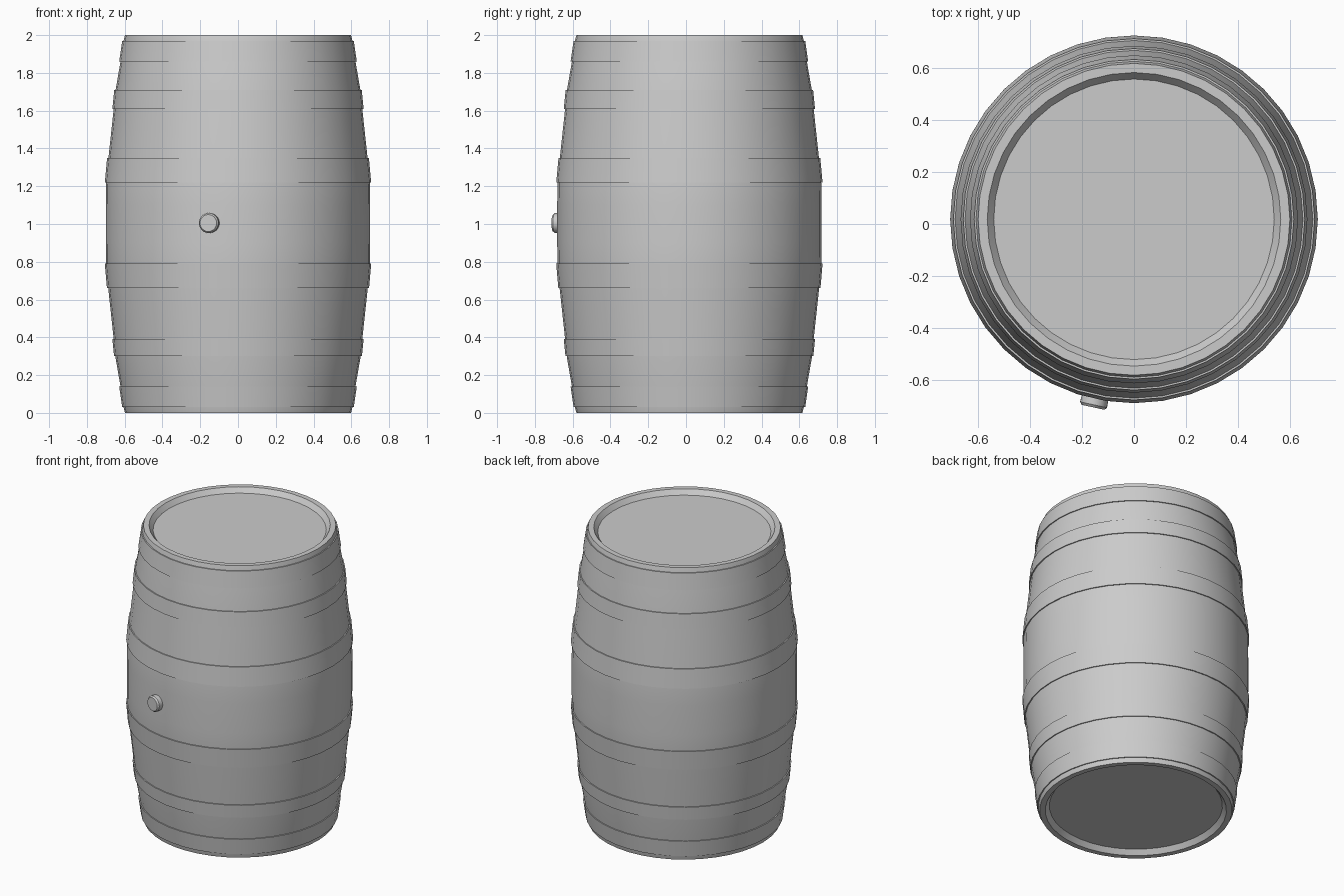
import bpy, bmesh, math
from mathutils import Matrix

if "Cube" in bpy.data.objects:
    bpy.data.objects.remove(bpy.data.objects["Cube"])

SIDES = 40
CY = 0.018  # the bung shifts the barrel slightly towards the back


def lathe(name, profile, sides=SIDES, closed=False):
    """Spin an (r, z) profile about z; open profile ends get caps."""
    bm = bmesh.new()
    rings = [[bm.verts.new((r * math.cos(2 * math.pi * i / sides),
                            r * math.sin(2 * math.pi * i / sides), z))
              for i in range(sides)] for r, z in profile]
    pairs = list(zip(rings, rings[1:]))
    if closed:
        pairs.append((rings[-1], rings[0]))
    else:
        bm.faces.new(rings[0])
        bm.faces.new(rings[-1])
    for a, b in pairs:
        for i in range(sides):
            j = (i + 1) % sides
            bm.faces.new((a[i], a[j], b[j], b[i]))
    bmesh.ops.recalc_face_normals(bm, faces=bm.faces)
    mesh = bpy.data.meshes.new(name)
    bm.to_mesh(mesh)
    bm.free()
    ob = bpy.data.objects.new(name, mesh)
    bpy.context.collection.objects.link(ob)
    bpy.ops.object.select_all(action='DESELECT')
    ob.select_set(True)
    bpy.context.view_layer.objects.active = ob
    bpy.ops.object.shade_smooth_by_angle(angle=math.radians(30))
    ob.location.y = CY
    return ob


# Wooden body: upper half of the bulge, mirrored about z = 1
half = [(0.700, 1.10), (0.698, 1.22), (0.686, 1.35), (0.658, 1.61),
        (0.648, 1.71), (0.622, 1.86), (0.606, 1.97), (0.598, 2.0),
        (0.563, 2.0), (0.538, 1.968)]
body = [(r, 2 - z) for r, z in reversed(half)] + half
lathe("barrel_body", body)


def body_radius(z):
    pts = body[2:-2]
    for (r0, z0), (r1, z1) in zip(pts, pts[1:]):
        if z0 <= z <= z1:
            return r0 + (r1 - r0) * (z - z0) / (z1 - z0)


# Metal hoops lying on the body
hoops = [(0.03, 0.14), (0.30, 0.39), (0.66, 0.79),
         (1.22, 1.35), (1.61, 1.71), (1.86, 1.97)]
for n, (z0, z1) in enumerate(hoops, 1):
    r0, r1 = body_radius(z0), body_radius(z1)
    lathe(f"hoop_{n}", [(r0 - 0.01, z0), (r0 + 0.007, z0),
                        (r1 + 0.007, z1), (r1 - 0.01, z1)], closed=True)

# Bung plug on the front, pointing radially outwards
bung = lathe("bung", [(0.050, 0.66), (0.053, 0.728), (0.045, 0.738)], sides=24)
bung.matrix_world = (Matrix.Translation((0, CY, 1.005))
                     @ Matrix.Rotation(math.radians(-12.3), 4, 'Z')
                     @ Matrix.Rotation(math.radians(90), 4, 'X'))
